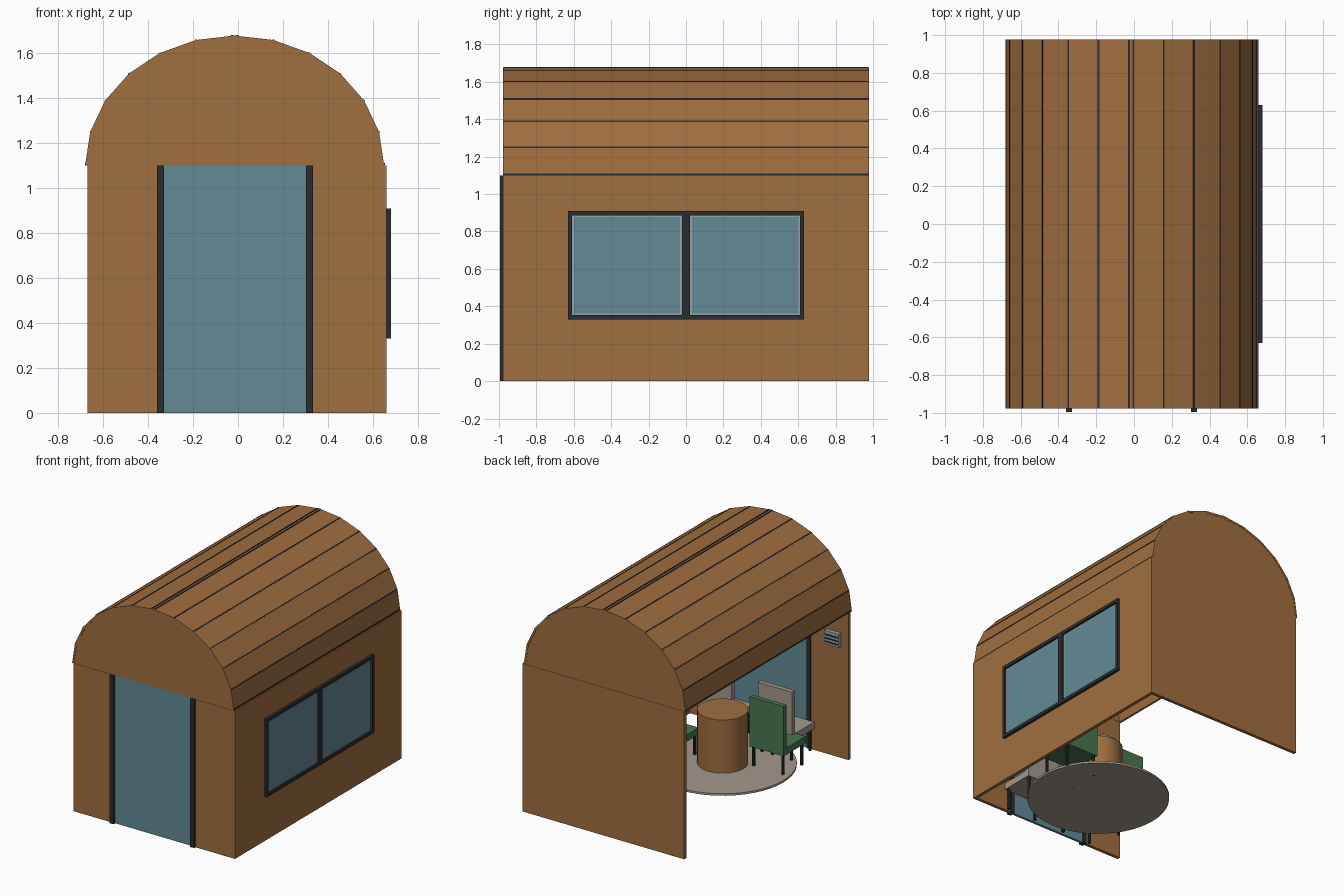
import bpy, bmesh, math
from mathutils import Matrix

if "Cube" in bpy.data.objects:
    bpy.data.objects.remove(bpy.data.objects["Cube"])


def material(name, r, g, b):
    def lin(c):
        c /= 255
        return c / 12.92 if c <= 0.04045 else ((c + 0.055) / 1.055) ** 2.4
    m = bpy.data.materials.new(name)
    m.diffuse_color = (lin(r), lin(g), lin(b), 1)
    m.use_nodes = True
    m.node_tree.nodes["Principled BSDF"].inputs["Base Color"].default_value = m.diffuse_color
    return m


WOOD = material("warm_wood", 160, 110, 63)
DARK = material("dark_metal", 42, 44, 47)
GLASS = material("blue_glass", 98, 138, 150)
GREEN = material("green_fabric", 72, 118, 80)
BEIGE = material("beige_fabric", 164, 153, 142)
TRIM = material("grey_trim", 150, 165, 170)


def finish(name, bm, mat):
    bmesh.ops.recalc_face_normals(bm, faces=bm.faces)
    me = bpy.data.meshes.new(name)
    bm.to_mesh(me)
    bm.free()
    me.materials.append(mat)
    ob = bpy.data.objects.new(name, me)
    bpy.context.collection.objects.link(ob)
    return ob


def box(name, x0, x1, y0, y1, z0, z1, mat):
    bm = bmesh.new()
    bmesh.ops.create_cube(bm, size=1)
    for v in bm.verts:
        v.co = (x0 + (v.co.x + .5) * (x1 - x0), y0 + (v.co.y + .5) * (y1 - y0),
                z0 + (v.co.z + .5) * (z1 - z0))
    return finish(name, bm, mat)


def cylinder(name, x, y, z0, z1, r, n, mat):
    bm = bmesh.new()
    bmesh.ops.create_cone(bm, cap_ends=True, segments=n, radius1=r, radius2=r, depth=z1 - z0,
                          matrix=Matrix.Translation((x, y, (z0 + z1) / 2)))
    ob = finish(name, bm, mat)
    bpy.context.view_layer.objects.active = ob
    ob.select_set(True)
    bpy.ops.object.shade_smooth_by_angle(angle=math.radians(40))
    ob.select_set(False)


def prism(name, pts, y0, y1, mat):
    """Extrude an x-z outline along y."""
    bm = bmesh.new()
    face = bm.faces.new([bm.verts.new((x, y0, z)) for x, z in pts])
    new = bmesh.ops.extrude_face_region(bm, geom=[face])["geom"]
    bmesh.ops.translate(bm, vec=(0, y1 - y0, 0),
                        verts=[v for v in new if isinstance(v, bmesh.types.BMVert)])
    return finish(name, bm, mat)


L, R, F, B, H = -.67, .66, -.978, .978, 1.1   # wall extents
T = .025                                      # wall thickness

# Walls: the left side stays open
box("back_wall", L, R, B - T, B, 0, H, WOOD)
box("right_wall", R - T, R, F, B, 0, H, WOOD)
box("front_wall_left", L, -.345, F, F + T, 0, H, WOOD)
box("front_wall_right", .32, R, F, F + T, 0, H, WOOD)

# Glass door and its dark posts
box("door_glass", -.345, .32, F + .003, F + T - .003, 0, H, GLASS)
for x0, x1 in ((-.36, -.328), (.302, .334)):
    box("door_post", x0, x1, -.995, F + T + .005, 0, H, DARK)


# Arched roof planks with dark seams
def arc(angle, grow=0.0):
    a = math.radians(angle)
    return (-.015 - (.665 + grow) * math.cos(a), H + (.578 + grow) * math.sin(a))


STEPS = [i * 15 for i in range(13)]
for a in STEPS[:-1]:
    prism("roof_plank", [arc(a), arc(a + 15), arc(a + 15, -.015), arc(a, -.015)], F, B, WOOD)
for a in STEPS[1:-1]:
    for s in ((-1, 1) if a == 90 else (0,)):
        c = a + s * 1.0
        prism("roof_seam", [arc(c - .4, .002), arc(c + .4, .002), arc(c + .4, -.012),
                            arc(c - .4, -.012)], F + .002, B - .002, DARK)
for x in (-.68, .641):
    box("eave_seam", x, x + .012, F + .002, B - .002, H + .003, H + .011, DARK)

# Arched gable ends
for y0 in (F + .002, B - T - .002):
    prism("gable", [arc(a, -.008) for a in STEPS], y0, y0 + T, WOOD)

# Side window with two panes
WY, W0, W1 = .63, .33, .91
for y0, y1, z0, z1 in ((-WY, WY, W0, W0 + .024), (-WY, WY, W1 - .024, W1),
                       (-WY, -WY + .02, W0, W1), (WY - .02, WY, W0, W1), (-.021, .021, W0, W1)):
    box("window_frame", R - T - .005, .68, y0, y1, z0, z1, DARK)
for y0, y1 in ((-.61, -.021), (.021, .61)):
    box("window_trim", R - T - .002, R + .004, y0, y1, .354, .886, TRIM)
    box("window_glass", R - T - .004, R + .006, y0 + .012, y1 - .012, .362, .878, GLASS)

# Round rug and drum table
CX, CY = -.015, -.41
cylinder("round_rug", CX, CY, 0, .015, .5, 48, BEIGE)
cylinder("drum_table", CX, CY, .015, .41, .172, 32, WOOD)


# Chairs: seat, backrest on the +y side and four legs
def chair(x, y, mat):
    w, d = .14, .13
    box("chair_seat", x - w, x + w, y - d, y + d, .16, .21, mat)
    box("chair_back", x - w, x + w, y + d - .035, y + d, .21, .53, mat)
    box("back_cushion", x - w + .015, x + w - .015, y + d - .05, y + d - .035, .225, .515, mat)
    for sx in (-1, 1):
        for sy in (-1, 1):
            cylinder("chair_leg", x + sx * (w - .02), y + sy * (d - .02), .0, .16, .011, 8, DARK)


chair(-.335, -.60, GREEN)
chair(.335, -.30, GREEN)
chair(-.25, -.82, BEIGE)
chair(.25, -.82, BEIGE)

# Small slatted control box on the inner front wall
box("wall_box", -.61, -.49, F + T, F + T + .03, .83, .93, TRIM)
for i in range(3):
    z = .845 + i * .026
    box("wall_box_slot", -.6, -.5, F + T + .03, F + T + .034, z, z + .01, DARK)
